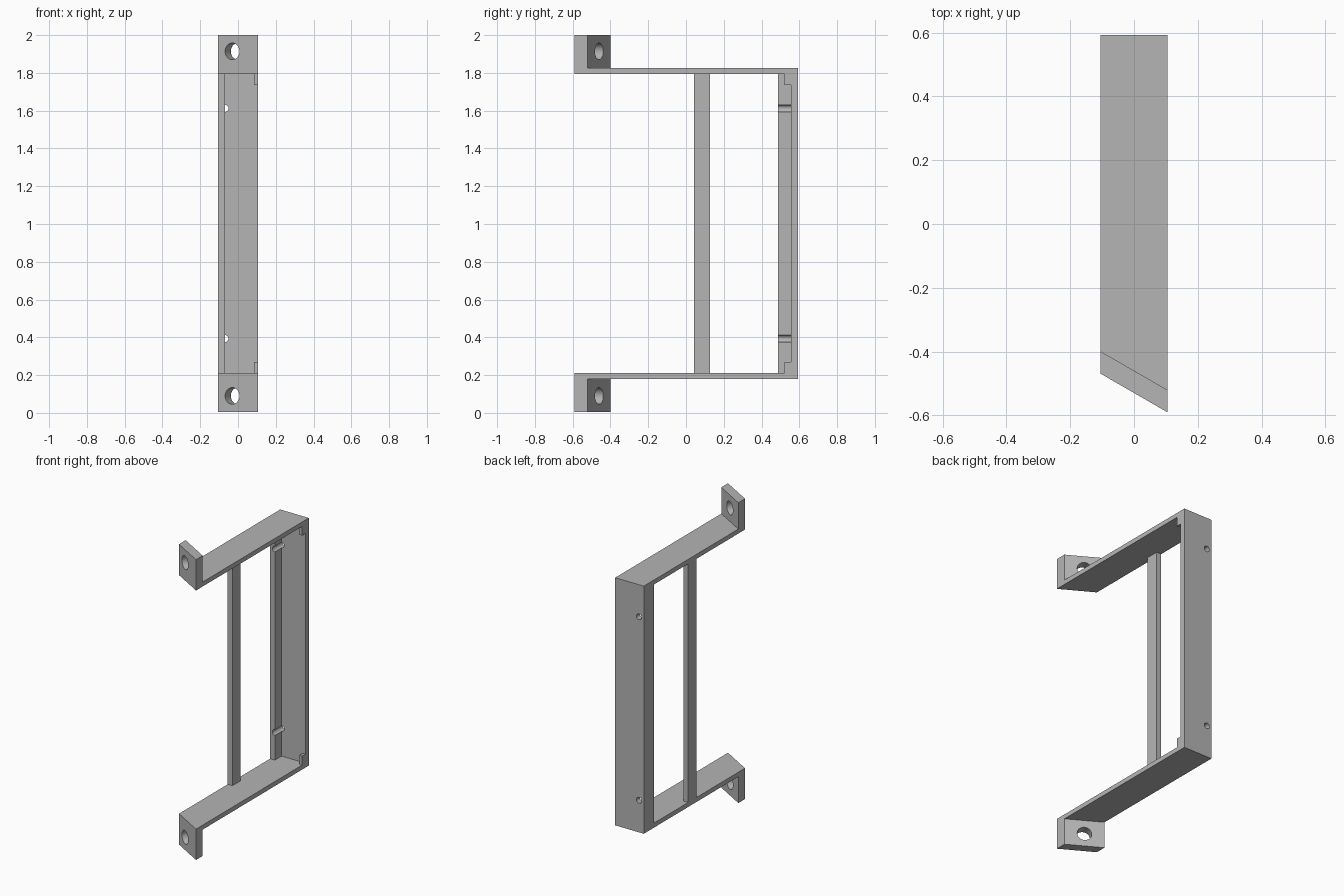
import bpy, bmesh, math
from mathutils import Matrix, Vector

if "Cube" in bpy.data.objects:
    bpy.data.objects.remove(bpy.data.objects["Cube"], do_unlink=True)

HALF = 0.105                           # half width of the bracket
SLOPE = math.tan(math.radians(30))     # slant of the mounting ears
MID = 1.0025                           # mirror height between the two arms

grey = bpy.data.materials.new("plain grey")
grey.use_nodes = True
grey.diffuse_color = (0.46, 0.46, 0.46, 1)
grey.node_tree.nodes["Principled BSDF"].inputs["Base Color"].default_value = (0.46, 0.46, 0.46, 1)


def finish(name, bm):
    bmesh.ops.recalc_face_normals(bm, faces=bm.faces)
    mesh = bpy.data.meshes.new(name)
    bm.to_mesh(mesh)
    bm.free()
    mesh.materials.append(grey)
    obj = bpy.data.objects.new(name, mesh)
    bpy.context.collection.objects.link(obj)
    return obj


def box(name, x, y, z):
    bm = bmesh.new()
    size = [b - a for a, b in (x, y, z)]
    centre = [(a + b) / 2 for a, b in (x, y, z)]
    bmesh.ops.create_cube(bm, size=1, matrix=Matrix.Translation(centre) @ Matrix.Diagonal((*size, 1)))
    return finish(name, bm)


def rod(name, centre, axis, radius, length):
    bm = bmesh.new()
    turn = Vector(axis).to_track_quat('Z', 'Y').to_matrix().to_4x4()
    bmesh.ops.create_cone(bm, cap_ends=True, segments=32, radius1=radius, radius2=radius,
                          depth=length, matrix=Matrix.Translation(centre) @ turn)
    return finish(name, bm)


def combine(target, tool, operation):
    mod = target.modifiers.new(operation.lower(), 'BOOLEAN')
    mod.operation, mod.object, mod.solver = operation, tool, 'EXACT'
    bpy.context.view_layer.objects.active = target
    bpy.ops.object.modifier_apply(modifier=mod.name)
    bpy.data.objects.remove(tool, do_unlink=True)


# Frame: side profile (y, z, slanted end) of arms, back wall and ears, swept across x
upper = [(0.593, 1.825, 0), (-0.46, 1.825, 1), (-0.46, 2.0, 1),
         (-0.53, 2.0, 1), (-0.53, 1.795, 1), (0.557, 1.795, 0)]
profile = upper + [(y, 2 * MID - z, s) for y, z, s in reversed(upper)]
profile = [(y, max(z, 0), s) for y, z, s in profile]
bm = bmesh.new()
rings = [[bm.verts.new((x, y - s * SLOPE * x, z)) for y, z, s in profile] for x in (-HALF, HALF)]
for ring in rings:
    bm.faces.new(ring)
for i in range(len(profile)):
    j = (i + 1) % len(profile)
    bm.faces.new((rings[0][i], rings[0][j], rings[1][j], rings[1][i]))
frame = finish("bracket_frame", bm)

# Rear side lip, corner tabs and upright bar, merged into the frame
low, high = 0.21, 1.795
combine(frame, box("side_lip", (-HALF, -0.07), (0.487, 0.575), (low - 0.01, high + 0.01)), 'UNION')
for a, b in ((low - 0.01, 0.27), (1.735, high + 0.01)):
    combine(frame, box("corner_tab", (0.085, HALF), (0.522, 0.575), (a, b)), 'UNION')
combine(frame, box("upright_bar", (-HALF, -0.07), (0.042, 0.127), (low - 0.01, high + 0.01)), 'UNION')

# Ear holes run square to the slanted faces, pin holes run straight back
for z in (0.09, 1.914):
    combine(frame, rod("ear_hole", (0, -0.46, z), (0.5, math.cos(math.radians(30)), 0), 0.044, 0.4), 'DIFFERENCE')
for z in (0.393, 1.612):
    combine(frame, rod("pin_hole", (-0.07, 0.54, z), (0, 1, 0), 0.019, 0.3), 'DIFFERENCE')

frame.select_set(True)
bpy.context.view_layer.objects.active = frame
bpy.ops.object.shade_smooth_by_angle(angle=math.radians(30))
